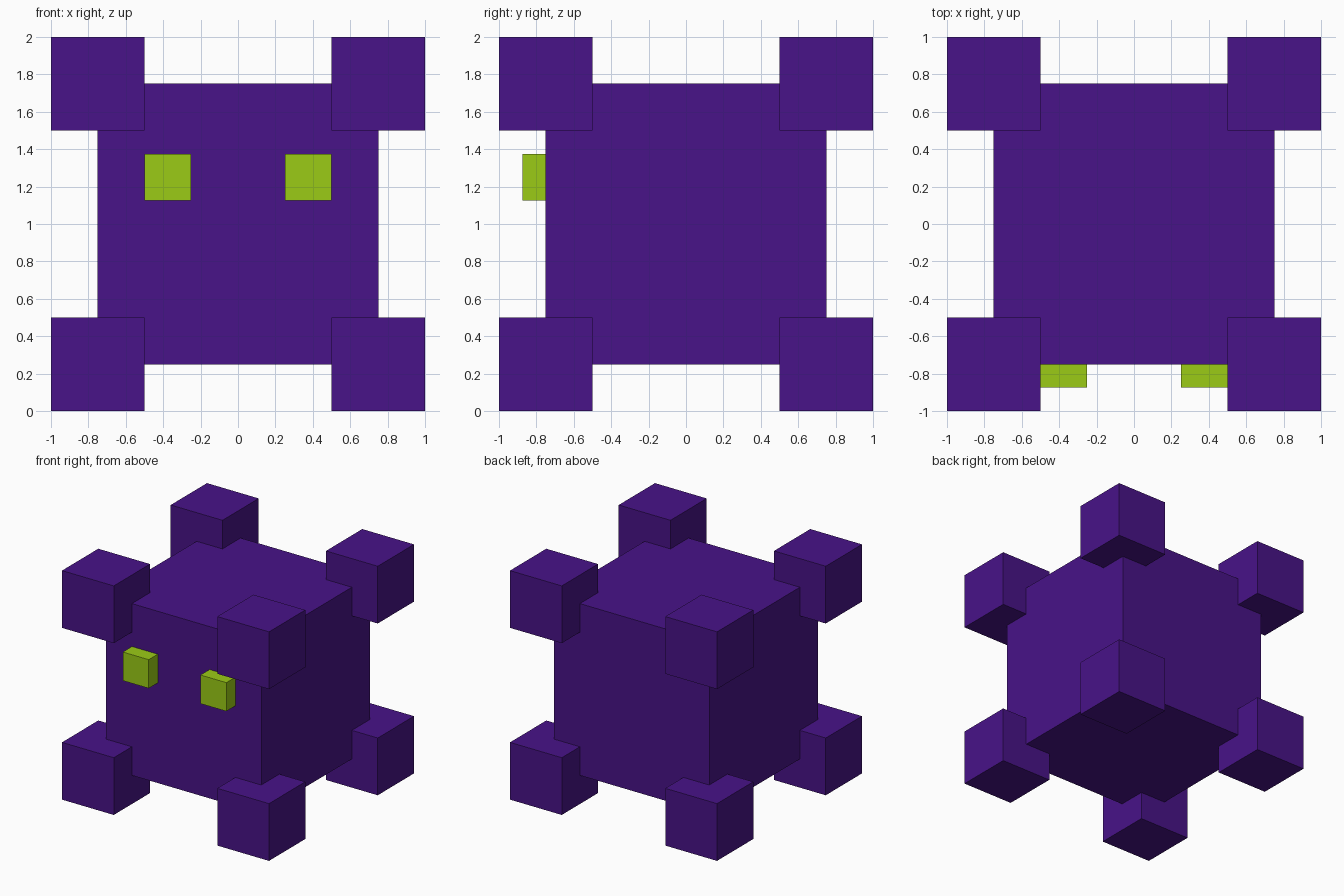
import bpy
from itertools import product

if "Cube" in bpy.data.objects:
    bpy.data.objects.remove(bpy.data.objects["Cube"])


def material(name, rgb):
    mat = bpy.data.materials.new(name)
    mat.diffuse_color = (*rgb, 1.0)
    mat.use_nodes = True
    mat.node_tree.nodes["Principled BSDF"].inputs["Base Color"].default_value = mat.diffuse_color
    return mat


def box(name, center, size, mat):
    bpy.ops.mesh.primitive_cube_add(size=1, location=center)
    ob = bpy.context.object
    ob.name = name
    ob.scale = size
    bpy.ops.object.transform_apply(location=False, rotation=False, scale=True)
    ob.data.materials.append(mat)
    return ob


purple = material("purple", (0.065, 0.0065, 0.246))
lime = material("lime", (0.328, 0.597, 0.008))

# Main body
box("body", (0, 0, 1), (1.5, 1.5, 1.5), purple)

# Blocks centred on the eight body corners
for sx, sy, sz in product((-1, 1), repeat=3):
    name = "_".join(("top" if sz > 0 else "bottom",
                     "back" if sy > 0 else "front",
                     "right" if sx > 0 else "left", "corner"))
    box(name, (0.75 * sx, 0.75 * sy, 1 + 0.75 * sz), (0.5, 0.5, 0.5), purple)

# Eyes, half sunk into the front face
for sx, side in ((-1, "left"), (1, "right")):
    box(side + "_eye", (0.375 * sx, -0.75, 1.25), (0.25, 0.25, 0.25), lime)
